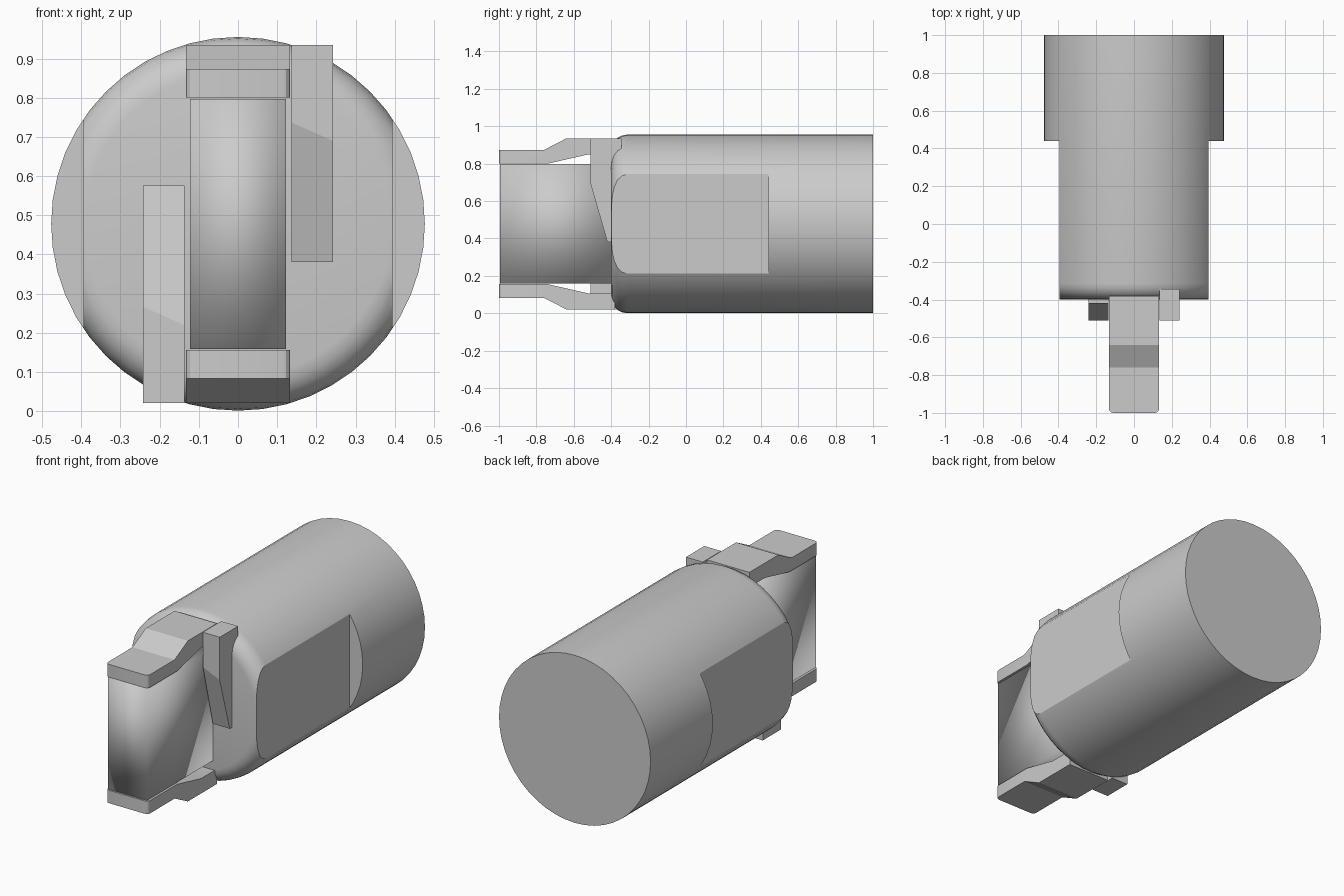
import bpy, bmesh, math
from mathutils import Matrix, Vector

cube = bpy.data.objects.get("Cube")
if cube:
    bpy.data.objects.remove(cube, do_unlink=True)

grey = bpy.data.materials.new("plain grey")
grey.use_nodes = True
colour = (0.6, 0.6, 0.6, 1)
grey.diffuse_color = colour
grey.node_tree.nodes["Principled BSDF"].inputs["Base Color"].default_value = colour

AXIS = 0.478  # height of the body axis
HALF_TURN = (Matrix.Translation((0, 0, AXIS)) @ Matrix.Rotation(math.pi, 4, 'Y')
             @ Matrix.Translation((0, 0, -AXIS)))


def make_object(name, bm, smooth=None):
    bmesh.ops.recalc_face_normals(bm, faces=bm.faces)
    mesh = bpy.data.meshes.new(name)
    bm.to_mesh(mesh)
    bm.free()
    mesh.materials.append(grey)
    obj = bpy.data.objects.new(name, mesh)
    bpy.context.collection.objects.link(obj)
    if smooth is not None:
        bpy.ops.object.select_all(action='DESELECT')
        obj.select_set(True)
        bpy.context.view_layer.objects.active = obj
        bpy.ops.object.shade_smooth_by_angle(angle=math.radians(smooth))
    return obj


def prism(profile, x0, x1):
    """Extrude a side (y, z) outline from x0 to x1."""
    bm = bmesh.new()
    face = bm.faces.new([bm.verts.new((x0, y, z)) for y, z in profile])
    out = bmesh.ops.extrude_face_region(bm, geom=[face])
    moved = [v for v in out["geom"] if isinstance(v, bmesh.types.BMVert)]
    bmesh.ops.translate(bm, verts=moved, vec=(x1 - x0, 0, 0))
    return bm


# Round body with a filleted front rim and two side flats
bm = bmesh.new()
place = Matrix.Translation((0, 0.3, AXIS)) @ Matrix.Rotation(math.pi / 2, 4, 'X')
bmesh.ops.create_cone(bm, cap_ends=True, segments=48, radius1=0.477, radius2=0.477,
                      depth=1.4, matrix=place)
rim = [e for e in bm.edges if all(v.co.y < -0.3 for v in e.verts)]
bmesh.ops.bevel(bm, geom=rim, offset=0.085, segments=5, profile=0.5, affect='EDGES')
body = make_object("body", bm)
for side in (-1, 1):
    cutter = make_object("flat_cutter", prism(
        [(-0.6, -0.2), (0.44, -0.2), (0.44, 1.2), (-0.6, 1.2)], side * 0.395, side * 0.7))
    cutter.hide_render = True
    cut = body.modifiers.new("side_flat", 'BOOLEAN')
    cut.operation = 'DIFFERENCE'
    cut.solver = 'EXACT'
    cut.object = cutter
    bpy.ops.object.select_all(action='DESELECT')
    body.select_set(True)
    bpy.context.view_layer.objects.active = body
    bpy.ops.object.modifier_apply(modifier=cut.name)
    bpy.data.objects.remove(cutter, do_unlink=True)
bpy.ops.object.shade_smooth_by_angle(angle=math.radians(30))

# Central web, softly shaded across its corners
web = prism([(-0.995, 0.159), (-0.38, 0.159), (-0.38, 0.797), (-0.995, 0.797)], -0.123, 0.123)
make_object("web", web, smooth=180)

# Stepped flanges and locking bars, repeated by a half turn about the body axis
flange_outline = [(-1, 0.8), (-0.74, 0.8), (-0.52, 0.85), (-0.38, 0.85),
                  (-0.38, 0.935), (-0.64, 0.935), (-0.76, 0.873), (-1, 0.873)]
bar_outline = [(-0.51, 0.935), (-0.51, 0.71), (-0.42, 0.38), (-0.345, 0.38), (-0.345, 0.935)]
for label, turn in (("upper", Matrix.Identity(4)), ("lower", HALF_TURN)):
    bm = prism(flange_outline, -0.133, 0.133)
    corners = [e for e in bm.edges if all(v.co.y < -0.99 for v in e.verts)
               and abs(e.verts[0].co.x - e.verts[1].co.x) < 0.01]
    bmesh.ops.bevel(bm, geom=corners, offset=0.022, segments=3, profile=0.5, affect='EDGES')
    bm.transform(turn)
    make_object(label + "_flange", bm, smooth=25)

    bm = prism(bar_outline, 0.136, 0.242)
    for v in bm.verts:  # slanted knee
        if abs(v.co.z - 0.71) < 0.01:
            v.co.z = 0.737 if v.co.x < 0.2 else 0.69
    bm.transform(turn)
    make_object(label + "_bar", bm)
